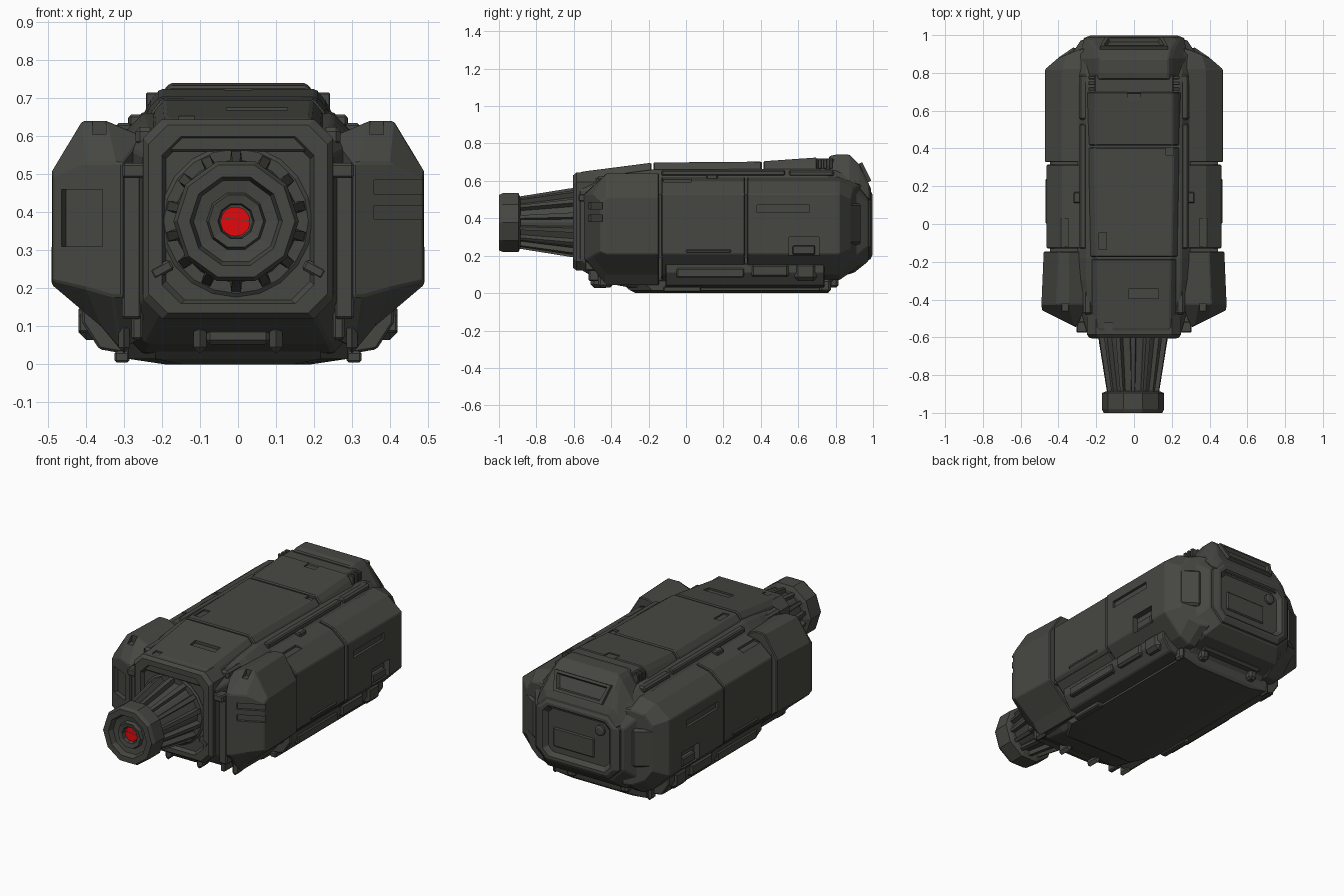
import bpy, bmesh, math
from mathutils import Vector, Matrix


def material(name, col):
    m = bpy.data.materials.new(name)
    m.diffuse_color = (*col, 1)
    return m


GREY = material("dark_grey", (0.062, 0.063, 0.054))
RED = material("lens_red", (0.9, 0.003, 0.004))


def loft(name, rings, bevel=0.0, mat=GREY):
    """Skin closed rings of equal length and cap both ends."""
    n = len(rings[0])
    verts = [Vector(p) for r in rings for p in r]
    faces = [list(range(n)), list(range((len(rings) - 1) * n, len(rings) * n))]
    for k in range(len(rings) - 1):
        for i in range(n):
            j = (i + 1) % n
            faces.append([k * n + i, k * n + j, k * n + n + j, k * n + n + i])
    me = bpy.data.meshes.new(name)
    me.from_pydata(verts, [], faces)
    bm = bmesh.new()
    bm.from_mesh(me)
    bmesh.ops.recalc_face_normals(bm, faces=bm.faces)
    bm.to_mesh(me)
    bm.free()
    me.materials.append(mat)
    ob = bpy.data.objects.new(name, me)
    bpy.context.collection.objects.link(ob)
    if bevel:
        b = ob.modifiers.new("bevel", 'BEVEL')
        b.width, b.segments, b.limit_method = bevel, 1, 'ANGLE'
        b.angle_limit = math.radians(35)
    return ob


def box(name, c, s, rot=0.0, bevel=0.006, axis='Z'):
    m = Matrix.Translation(c) @ Matrix.Rotation(rot, 4, axis)
    ring = [(-1, -1), (1, -1), (1, 1), (-1, 1)]
    rings = [[m @ Vector((x * s[0] / 2, y * s[1] / 2, z * s[2] / 2)) for x, y in ring] for z in (-1, 1)]
    return loft(name, rings, bevel)


def cut(ob, c, s, rot=0.0):
    cutter = box("cutter_" + ob.name, c, s, rot, 0)
    cutter.hide_render = True
    cutter.hide_viewport = True
    cutter.display_type = 'WIRE'
    b = ob.modifiers.new("recess", 'BOOLEAN')
    b.operation, b.object, b.solver = 'DIFFERENCE', cutter, 'EXACT'


def octagon(y, w, z0, z1, c):
    h = [(w, z0 + c), (w, z1 - c), (w - c, z1), (c - w, z1),
         (-w, z1 - c), (-w, z0 + c), (c - w, z0), (w - c, z0)]
    return [(x, y, z) for x, z in h]


def lathe(name, prof, n, cz, mat=GREY, cx=-0.005):
    return loft(name, [[(cx + r * math.cos(2 * math.pi * i / n), y, cz + r * math.sin(2 * math.pi * i / n))
                        for i in range(n)] for r, y in prof], 0, mat)


# central hull
loft("central_hull", [octagon(-0.57, 0.25, 0.13, 0.60, 0.05), octagon(-0.44, 0.29, 0.055, 0.62, 0.05),
                      octagon(-0.30, 0.30, 0.03, 0.645, 0.05), octagon(-0.18, 0.30, 0.025, 0.66, 0.05),
                      octagon(0.74, 0.30, 0.02, 0.665, 0.05), octagon(0.80, 0.32, 0.08, 0.655, 0.07),
                      octagon(0.90, 0.33, 0.11, 0.62, 0.08), octagon(0.975, 0.28, 0.17, 0.56, 0.08)], 0.006)

# rear hatch with a sunken panel and knob
loft("rear_hatch", [octagon(0.95, 0.275, 0.17, 0.56, 0.07), octagon(0.985, 0.265, 0.18, 0.55, 0.07),
                    octagon(0.998, 0.23, 0.205, 0.525, 0.04), octagon(0.998, 0.215, 0.22, 0.51, 0.035),
                    octagon(0.975, 0.195, 0.24, 0.49, 0.03)])
box("hatch_step", (0.03, 0.975, 0.33), (0.26, 0.016, 0.11))
lathe("hatch_knob", [(0.03, 0.97), (0.03, 0.988), (0.018, 0.993)], 12, 0.445, cx=-0.14)

# front frame around the barrel
loft("front_frame", [octagon(-0.48, 0.25, 0.12, 0.645, 0.05), octagon(-0.585, 0.25, 0.12, 0.645, 0.05),
                     octagon(-0.603, 0.235, 0.135, 0.63, 0.05), octagon(-0.603, 0.20, 0.16, 0.60, 0.05),
                     octagon(-0.582, 0.19, 0.17, 0.59, 0.05)])
for s in (1, -1):
    box("frame_bracket", (s * 0.27, -0.545, 0.51), (0.07, 0.06, 0.04))
    box("frame_strut", (s * 0.28, -0.50, 0.32), (0.05, 0.08, 0.40))
    box("frame_foot", (s * 0.265, -0.48, 0.12), (0.03, 0.08, 0.11))
    box("frame_tab", (s * 0.20, -0.59, 0.25), (0.06, 0.03, 0.03), s * 0.5, axis='Y')
    box("latch_jaw", (s * 0.10, -0.46, 0.068), (0.035, 0.10, 0.08), 0, 0.018)
box("latch_bar", (0, -0.465, 0.075), (0.17, 0.06, 0.045), 0, 0.012)

# barrel: base, cone, ribs, collar, lens
CZ = 0.377
lathe("barrel_base", [(0.20, -0.55), (0.20, -0.585), (0.19, -0.592)], 20, CZ)
lathe("barrel_cone", [(0.165, -0.57), (0.115, -0.90)], 20, CZ)
for i in range(14):
    a = 2 * math.pi * (i + 0.5) / 14
    u, t = Vector((math.cos(a), 0, math.sin(a))), Vector((-math.sin(a), 0, math.cos(a)))
    o = Vector((-0.005, 0, CZ))
    rings = []
    for y, r0, r1, w in ((-0.585, 0.14, 0.186, 0.018), (-0.62, 0.14, 0.183, 0.018), (-0.90, 0.09, 0.138, 0.012)):
        yy = Vector((0, y, 0))
        rings.append([o + yy + u * r0 - t * w, o + yy + u * r1 - t * w * 0.7,
                      o + yy + u * r1 + t * w * 0.7, o + yy + u * r0 + t * w])
    loft("barrel_rib", rings)
lathe("barrel_collar", [(0.14, -0.885), (0.165, -0.895), (0.165, -0.98), (0.155, -1.0), (0.122, -1.0),
                        (0.112, -0.97), (0.078, -0.965), (0.072, -0.985), (0.048, -0.98), (0.044, -0.95)], 10, CZ)
lathe("red_lens", [(0.039, -0.945), (0.039, -0.962)], 24, CZ - 0.001, RED, -0.007)
box("lens_slit", (-0.007, -0.960, CZ + 0.005), (0.076, 0.006, 0.0025), 0.1, 0, 'Y')


# stacked roof plates, each with sloping flanks
def roof(y, wt, zt, wb, zb):
    return [(-wb, y, zb), (-wt - 0.025, y, zt - 0.03), (-wt, y, zt), (wt, y, zt), (wt + 0.025, y, zt - 0.03), (wb, y, zb)]


front_roof = loft("front_roof_plate", [roof(-0.595, 0.18, 0.635, 0.23, 0.56), roof(-0.55, 0.19, 0.65, 0.24, 0.56),
                                       roof(-0.185, 0.195, 0.697, 0.25, 0.60)], 0.006)
cut(front_roof, (0.05, -0.37, 0.69), (0.16, 0.05, 0.06))
cut(front_roof, (-0.135, -0.55, 0.66), (0.04, 0.05, 0.04))
mid_roof = loft("middle_roof_plate", [roof(-0.175, 0.20, 0.698, 0.255, 0.62), roof(0.405, 0.21, 0.703, 0.26, 0.62)], 0.006)
cut(mid_roof, (-0.165, -0.09, 0.71), (0.04, 0.09, 0.04))
cut(mid_roof, (0.19, 0.39, 0.71), (0.04, 0.05, 0.04))
back_roof = loft("back_roof_plate", [roof(0.415, 0.205, 0.705, 0.265, 0.62), roof(0.70, 0.205, 0.725, 0.27, 0.62)], 0.006)
cut(back_roof, (0, 0.68, 0.73), (0.07, 0.06, 0.03))
loft("rear_bumper", [roof(0.765, 0.18, 0.732, 0.265, 0.60), roof(0.80, 0.18, 0.74, 0.275, 0.60),
                     roof(0.875, 0.18, 0.74, 0.28, 0.60), roof(0.925, 0.19, 0.69, 0.28, 0.56),
                     roof(0.975, 0.22, 0.59, 0.27, 0.50), roof(0.99, 0.20, 0.555, 0.25, 0.49)], 0.006)
box("bumper_link", (0, 0.74, 0.675), (0.42, 0.10, 0.09))
tray = Matrix.Translation((0, 0.955, 0.645)) @ Matrix.Rotation(math.radians(-63.5), 4, 'X')
loft("bumper_tray", [[tray @ Vector((x * w, y * h, z)) for x, y in ((-1, -1), (1, -1), (0.85, 1), (-0.85, 1))]
                     for w, h, z in ((0.18, 0.055, -0.02), (0.18, 0.055, 0.012), (0.16, 0.04, 0.012), (0.15, 0.033, -0.008))])
for s in (1, -1):
    for k in range(3):
        box("roof_slat", (s * 0.212, 0.715 + 0.03 * k, 0.69), (0.06, 0.018, 0.05), 0, 0.003)
    box("shoulder_rail", (s * 0.27, 0.20, 0.642), (0.035, 0.66, 0.03))
    box("shoulder_block", (s * 0.265, 0.67, 0.64), (0.05, 0.24, 0.035), 0, 0.01)
    box("shoulder_clip", (s * 0.245, -0.30, 0.60), (0.05, 0.36, 0.05), 0, 0.012)
    box("shoulder_pin", (s * 0.30, 0.14, 0.62), (0.04, 0.06, 0.03))

# side armour in three lengths per side
FULL = [(0.25, .60), (0.345, .64), (0.41, .64), (0.49, .51), (0.49, .21), (0.36, .10), (0.31, .04), (0.25, .07)]
NOSE = [(0.305, .53), (0.32, .53), (0.40, .53), (0.487, .49), (0.487, .22), (0.40, .20), (0.33, .18), (0.305, .18)]
SIDE = [(0.25, .61), (0.29, .62), (0.38, .60), (0.462, .53), (0.462, .21), (0.36, .10), (0.30, .07), (0.25, .07)]
TAIL = [(0.25, .58), (0.29, .58), (0.36, .56), (0.40, .50), (0.40, .24), (0.36, .18), (0.30, .15), (0.25, .15)]


def ring(prof, s, y, slope=0.0, x0=0.25, dx=0.0):
    return [(s * (x + (dx if x > 0.4 else 0)), y + slope * (x - x0), z) for x, z in prof]


for s in (1, -1):
    fp = loft("front_side_armour", [ring(NOSE, s, -0.55, 0.5, 0.30), ring(FULL, s, -0.425),
                                    ring(FULL, s, -0.145, 0, 0, -0.012)], 0.005)
    ang = s * math.atan(0.5)
    if s > 0:
        for z in (0.40, 0.467):
            cut(fp, (0.425, -0.4875, z), (0.15, 0.03, 0.036), ang)
    else:
        cut(fp, (-0.41, -0.495, 0.385), (0.12, 0.05, 0.15), ang)
    cut(fp, (s * 0.365, -0.45, 0.635), (0.035, 0.06, 0.06))
    mp = loft("middle_side_armour", [ring(SIDE, s, -0.13), ring(SIDE, s, 0.315)], 0.005)
    cut(mp, (s * 0.372, -0.045, 0.63), (0.05, 0.15, 0.07))
    box("armour_strip", (s * 0.455, 0.12, 0.225), (0.025, 0.24, 0.02))
    rp = loft("rear_side_armour", [ring(SIDE, s, 0.327, 0, 0, 0.008), ring(SIDE, s, 0.82, 0, 0, 0.008),
                                   ring(TAIL, s, 0.94, -0.4)], 0.005)
    cut(rp, (s * 0.47, 0.52, 0.45), (0.03, 0.28, 0.04))
    cut(rp, (s * 0.46, 0.63, 0.25), (0.05, 0.16, 0.10))
    box("armour_catch", (s * 0.445, 0.63, 0.23), (0.03, 0.12, 0.05))
    box("armour_core", (s * 0.35, 0.08, 0.36), (0.19, 0.50, 0.34), 0, 0)
    # cheek plate on the rear corner
    box("rear_cheek", (s * 0.345, 0.882, 0.37), (0.12, 0.06, 0.22), -s * 0.6, 0.012)

# underside: floor plate, skids, rails and feet
loft("floor_plate", [[(-w * .75, y0, z), (w * .75, y0, z), (w, y0 + .12, z), (w, y1, z), (-w, y1, z), (-w, y0 + .12, z)]
                     for w, y0, y1, z in ((0.19, -0.27, 0.76, 0.0), (0.29, -0.30, 0.77, 0.015), (0.29, -0.36, 0.78, 0.07))])
for s in (1, -1):
    skid = [(0.25, 0.16), (0.41, 0.16), (0.41, 0.11), (0.365, 0.04), (0.25, 0.02)]
    loft("side_skid", [ring(skid, s, -0.11), ring(skid, s, 0.74)], 0.006)
    box("skid_rail", (s * 0.395, 0.13, 0.108), (0.05, 0.36, 0.05))
    box("skid_block", (s * 0.39, 0.45, 0.12), (0.06, 0.20, 0.07), 0, 0.012)
    box("skid_clamp", (s * 0.39, 0.64, 0.115), (0.06, 0.12, 0.10), 0, 0.02)
    box("front_foot", (s * 0.30, -0.43, 0.07), (0.03, 0.08, 0.08), 0, 0.014)
    box("floor_tab", (s * 0.305, -0.02, 0.02), (0.04, 0.20, 0.03))
    box("rear_foot", (s * 0.30, 0.745, 0.04), (0.03, 0.06, 0.07), 0, 0.012)
    box("rear_hook", (s * 0.17, 0.79, 0.07), (0.05, 0.05, 0.08), 0, 0.012)
box("rear_lip", (0, 0.80, 0.10), (0.40, 0.08, 0.05), 0, 0.012)
